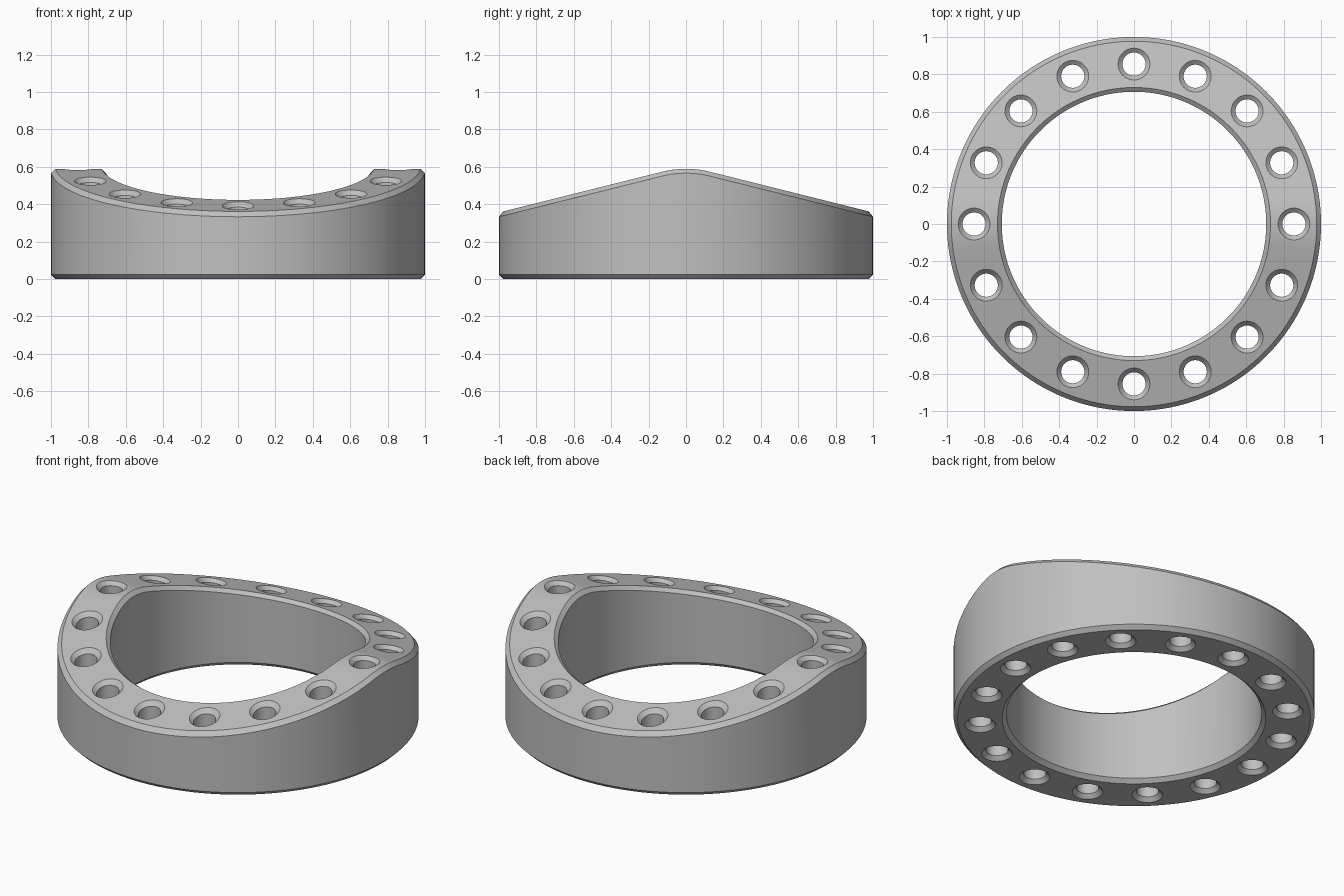
import bpy, bmesh
from math import sin, cos, tan, radians, tau, sqrt

cube = bpy.data.objects.get("Cube")
if cube:
    bpy.data.objects.remove(cube, do_unlink=True)

SLOPE = radians(14)
APEX = 0.605          # height where the two slopes would meet
ROUND = 0.52          # radius of the rounded ridge
R_IN, R_OUT, CH = 0.707, 1.0, 0.023
HOLES, HOLE_R, HOLE_RING = 16, 0.062, 0.855


def top_z(y):
    """Height of the double-sloped top with a rounded ridge along x."""
    if abs(y) > ROUND * sin(SLOPE):
        return APEX - tan(SLOPE) * abs(y)
    return APEX - ROUND / cos(SLOPE) + sqrt(ROUND ** 2 - y * y)


def bridge(bm, a, b):
    n = len(a)
    for i in range(n):
        j = (i + 1) % n
        bm.faces.new((a[i], a[j], b[j], b[i]))


def ring(bm, radius, n, height, cx=0.0, cy=0.0):
    verts = []
    for i in range(n):
        x = cx + radius * cos(tau * i / n)
        y = cy + radius * sin(tau * i / n)
        verts.append(bm.verts.new((x, y, height(y))))
    return verts


def finish(bm, name):
    bmesh.ops.recalc_face_normals(bm, faces=bm.faces)
    mesh = bpy.data.meshes.new(name)
    bm.to_mesh(mesh)
    bm.free()
    obj = bpy.data.objects.new(name, mesh)
    bpy.context.collection.objects.link(obj)
    return obj


def flat(z):
    return lambda y: z


def below_top(d):
    return lambda y: top_z(y) - d


# Ring body: closed chamfered section swept round, its top following the slopes
bm = bmesh.new()
section = [
    (R_IN, flat(CH)), (R_IN + CH, flat(0)), (R_OUT - CH, flat(0)), (R_OUT, flat(CH)),
    (R_OUT, below_top(CH)), (R_OUT - CH, below_top(0)), (HOLE_RING, below_top(0)),
    (R_IN + CH, below_top(0)), (R_IN, below_top(CH)),
]
loops = [ring(bm, r, 160, h) for r, h in section]
for k in range(len(loops)):
    bridge(bm, loops[k], loops[(k + 1) % len(loops)])
body = finish(bm, "sloped_ring")

# Hole cutters: straight bores that flare at both ends into chamfers
bm = bmesh.new()
for i in range(HOLES):
    cx = HOLE_RING * cos(tau * i / HOLES)
    cy = HOLE_RING * sin(tau * i / HOLES)
    bore = [(HOLE_R + 2 * CH, flat(-CH)), (HOLE_R, flat(CH)),
            (HOLE_R, below_top(CH)), (HOLE_R + 2 * CH, below_top(-CH))]
    loops = [ring(bm, r, 40, h, cx, cy) for r, h in bore]
    for a, b in zip(loops, loops[1:]):
        bridge(bm, a, b)
    bm.faces.new(loops[0])
    bm.faces.new(loops[-1])
cutter = finish(bm, "hole_cutters")
cutter.hide_render = True

# Cut the holes and drop the cutters
mod = body.modifiers.new("holes", "BOOLEAN")
mod.operation = "DIFFERENCE"
mod.solver = "EXACT"
mod.object = cutter
bpy.ops.object.select_all(action="DESELECT")
bpy.context.view_layer.objects.active = body
body.select_set(True)
bpy.ops.object.modifier_apply(modifier=mod.name)
bpy.data.objects.remove(cutter, do_unlink=True)

# Plain grey material
GREY = (0.53, 0.53, 0.53, 1.0)
mat = bpy.data.materials.new("plain_grey")
mat.use_nodes = True
mat.diffuse_color = GREY
mat.node_tree.nodes["Principled BSDF"].inputs["Base Color"].default_value = GREY
body.data.materials.clear()
body.data.materials.append(mat)

bpy.ops.object.shade_smooth_by_angle(angle=radians(25))
